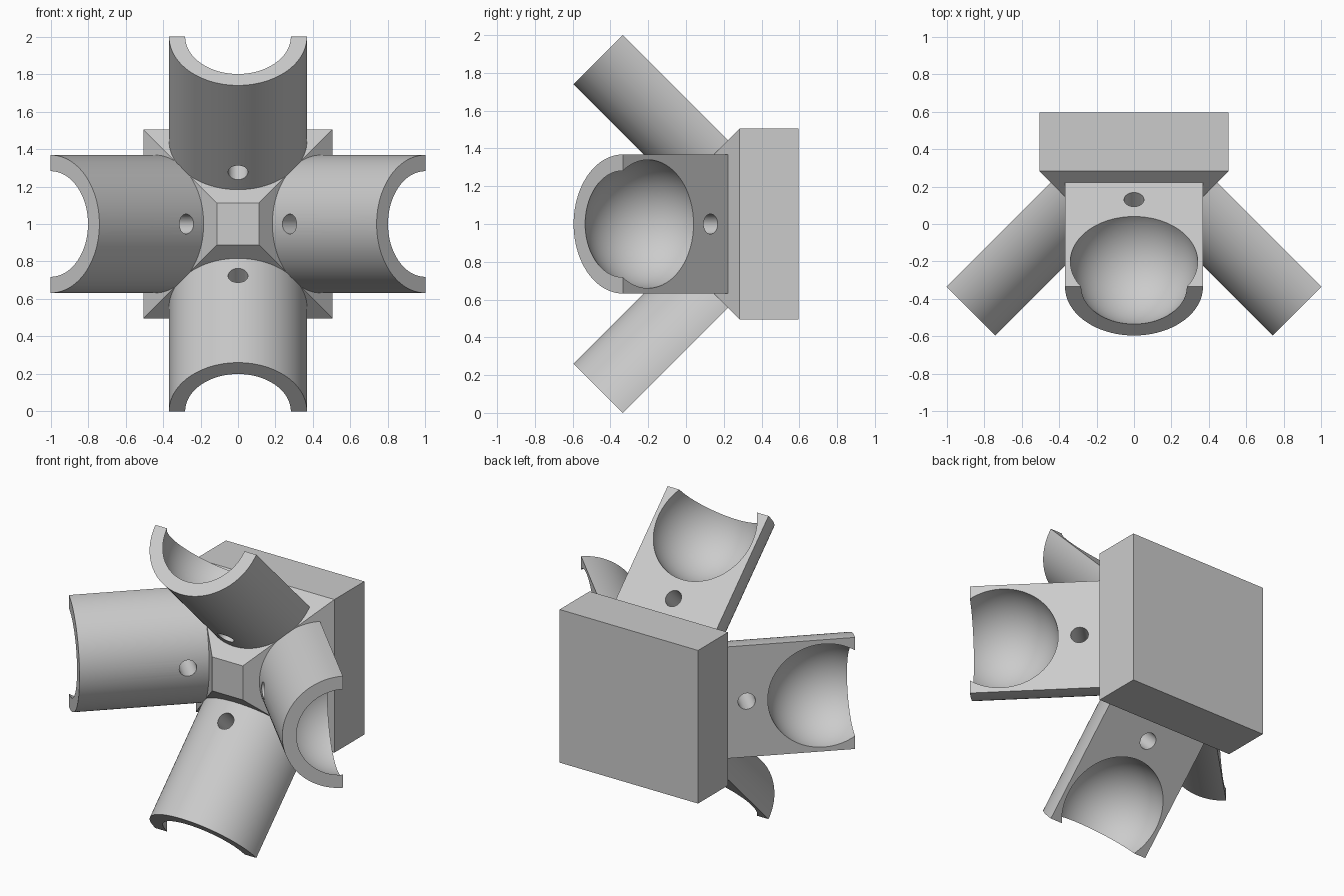
import bpy, bmesh
from math import pi, sin, cos, radians
from mathutils import Matrix, Vector

cube = bpy.data.objects.get("Cube")
if cube:
    bpy.data.objects.remove(cube, do_unlink=True)

grey = bpy.data.materials.new("light grey")
grey.use_nodes = True
GREY = (0.6, 0.6, 0.6, 1)
grey.diffuse_color = GREY
grey.node_tree.nodes["Principled BSDF"].inputs["Base Color"].default_value = GREY

MID = 1.0            # height of the centre
R = 0.368            # arm radius
LENGTH = 0.786       # arm length
CUP_R, CUP_INSET = 0.34, 0.19
HOLE_R, HOLE_AT = 0.053, 0.128


def add_object(name, bm):
    bmesh.ops.recalc_face_normals(bm, faces=bm.faces)
    mesh = bpy.data.meshes.new(name)
    bm.to_mesh(mesh)
    bm.free()
    mesh.materials.append(grey)
    ob = bpy.data.objects.new(name, mesh)
    bpy.context.collection.objects.link(ob)
    return ob


# Core: square block with a truncated 45 degree pyramid on its front
bm = bmesh.new()
rings = [[bm.verts.new((sx * h, y, MID + sz * h))
          for sx, sz in ((-1, -1), (1, -1), (1, 1), (-1, 1))]
         for y, h in ((0.596, 0.505), (0.283, 0.505), (-0.11, 0.112))]
bm.faces.new(rings[0])
bm.faces.new(rings[-1])
for a, b in zip(rings, rings[1:]):
    for i in range(4):
        j = (i + 1) % 4
        bm.faces.new((a[i], a[j], b[j], b[i]))
add_object("core_block", bm)

# Arm: half cylinder along local z, round side towards local +x
bm = bmesh.new()
N = 64
angles = [pi * i / N - pi / 2 for i in range(N + 1)]
base = bm.faces.new([bm.verts.new((R * cos(a), R * sin(a), -0.01)) for a in angles])
top = bmesh.ops.extrude_face_region(bm, geom=[base], use_keep_orig=True)
bmesh.ops.translate(bm, vec=(0, 0, LENGTH + 0.01),
                    verts=[g for g in top["geom"] if isinstance(g, bmesh.types.BMVert)])
arm = add_object("arm", bm)

# Cutters: spherical cup at the tip and a screw hole near the root
bm = bmesh.new()
bmesh.ops.create_uvsphere(bm, u_segments=96, v_segments=48, radius=CUP_R,
                          matrix=Matrix.Translation((0, 0, LENGTH - CUP_INSET))
                          @ Matrix.Rotation(pi / 96, 4, 'Z'))
cup_cutter = add_object("cup_cutter", bm)
bm = bmesh.new()
bmesh.ops.create_cone(bm, cap_ends=True, segments=40, radius1=HOLE_R, radius2=HOLE_R, depth=1.2,
                      matrix=Matrix.Translation((0.2, 0, HOLE_AT)) @ Matrix.Rotation(pi / 2, 4, 'Y'))
hole_cutter = add_object("hole_cutter", bm)

for cutter in (cup_cutter, hole_cutter):
    cutter.hide_render = True
    mod = arm.modifiers.new(cutter.name, 'BOOLEAN')
    mod.operation = 'DIFFERENCE'
    mod.solver = 'EXACT'
    mod.object = cutter
bpy.context.view_layer.update()
graph = bpy.context.evaluated_depsgraph_get()
arm_mesh = bpy.data.meshes.new_from_object(arm.evaluated_get(graph))
for ob in (arm, cup_cutter, hole_cutter):
    bpy.data.objects.remove(ob, do_unlink=True)
arm_mesh.name = "arm"
arm_mesh.polygons.foreach_set("use_smooth", [True] * len(arm_mesh.polygons))
arm_mesh.set_sharp_from_angle(angle=radians(30))

# Four arms, each standing square on one sloping face of the core
round_dir = Vector((-1, -1, 0)).normalized()
axis_dir = Vector((1, -1, 0)).normalized()
frame = Matrix((round_dir, axis_dir.cross(round_dir), axis_dir)).transposed().to_4x4()
place = Matrix.Translation((0.444, 0.221, 0)) @ frame
for k, side in enumerate(("left", "bottom", "right", "top")):
    ob = bpy.data.objects.new(side + "_arm", arm_mesh)
    bpy.context.collection.objects.link(ob)
    ob.matrix_world = (Matrix.Translation((0, 0, MID))
                       @ Matrix.Rotation(k * pi / 2, 4, 'Y') @ place)
